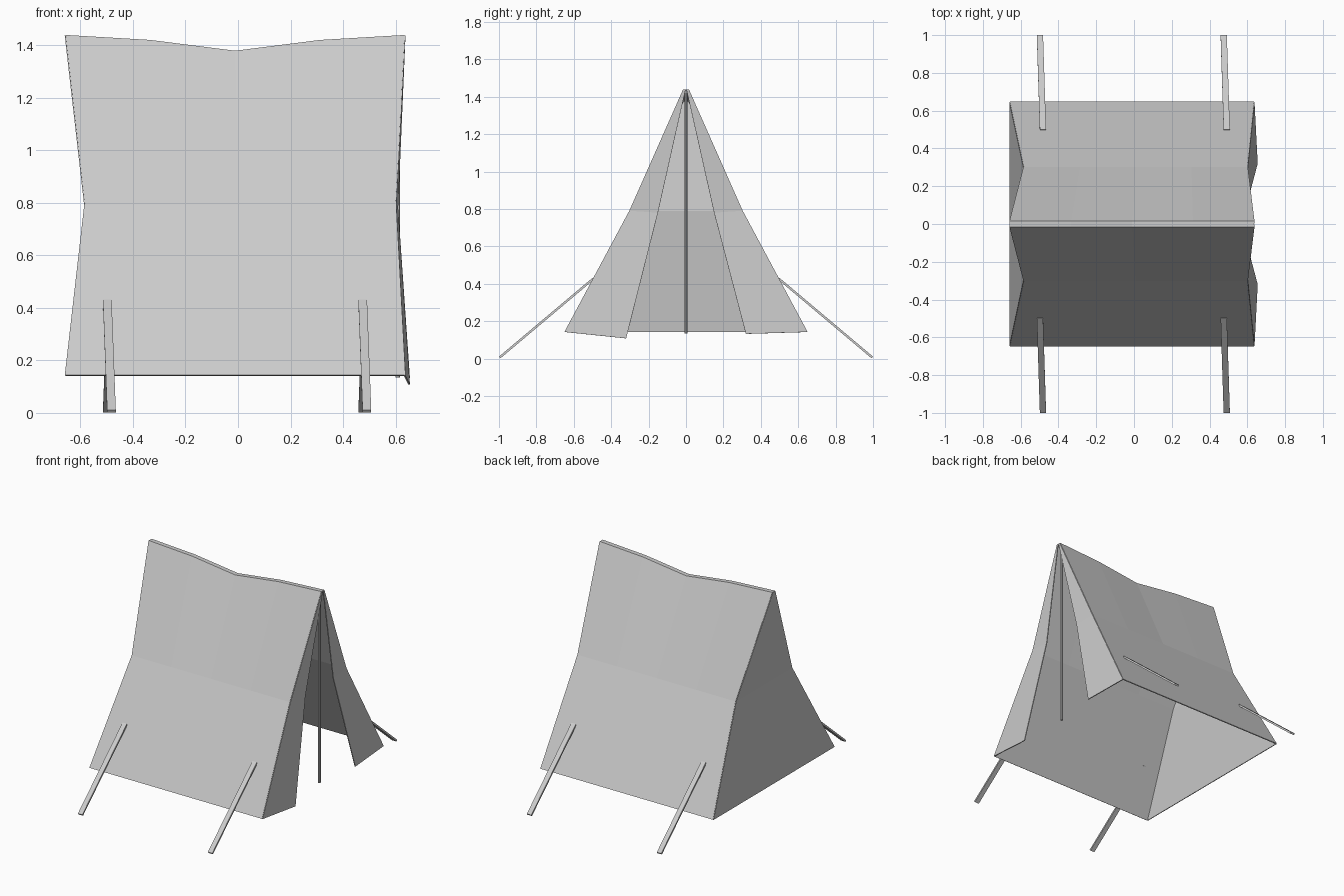
import bpy, bmesh
from mathutils import Vector, Matrix

if "Cube" in bpy.data.objects:
    bpy.data.objects.remove(bpy.data.objects["Cube"])


def sheet(name, rows, thickness=0.006):
    """Thin cloth panel from rows of points, given a little thickness."""
    bm = bmesh.new()
    grid = [[bm.verts.new(p) for p in row] for row in rows]
    for a, b in zip(grid, grid[1:]):
        for i in range(len(a) - 1):
            bm.faces.new((a[i], a[i + 1], b[i + 1], b[i]))
    bmesh.ops.recalc_face_normals(bm, faces=bm.faces)
    me = bpy.data.meshes.new(name)
    bm.to_mesh(me)
    bm.free()
    ob = bpy.data.objects.new(name, me)
    bpy.context.collection.objects.link(ob)
    mod = ob.modifiers.new("thickness", 'SOLIDIFY')
    mod.thickness = thickness
    mod.offset = 0
    return ob


def bar(name, start, end, width, depth):
    """Square-cut bar between two points, its width kept along x."""
    start, end = Vector(start), Vector(end)
    z = (end - start).normalized()
    y = z.cross(Vector((1, 0, 0))).normalized()
    x = y.cross(z)
    rot = Matrix((x, y, z)).transposed().to_4x4()
    bpy.ops.mesh.primitive_cube_add(size=1)
    ob = bpy.context.object
    ob.name = name
    size = Matrix.Diagonal((width, depth, (end - start).length, 1))
    ob.data.transform(Matrix.Translation((start + end) / 2) @ rot @ size)
    return ob


BACK, FRONT = -0.657, 0.635        # ends of ridge and hem
BACK_MID, FRONT_MID = -0.583, 0.60  # pinched ends halfway up
RIDGE = 0.014

# Roof: sagging ridge, both slopes bent halfway up
sag = [1.437, 1.418, 1.377, 1.418, 1.437]
rows = []
for i, top in enumerate(sag):
    t = i / 4
    x = BACK + (FRONT - BACK) * t
    xm = BACK_MID + (FRONT_MID - BACK_MID) * t
    rows.append([(x, -0.647, 0.142), (xm, -0.30, 0.79), (x, -RIDGE, top),
                 (x, RIDGE, top), (xm, 0.30, 0.79), (x, 0.647, 0.142)])
sheet("roof", rows)

# Closed end wall
sheet("end_wall", [[(x, -y, z), (x, y, z)] for x, y, z in
                   ((BACK, 0.647, 0.142), (BACK_MID, 0.30, 0.79), (BACK, RIDGE, 1.437))])

# Door flaps, hanging slightly outward at their free corners
for side, name, low in ((-1, "left_flap", 0.108), (1, "right_flap", 0.132)):
    sheet(name, [[(FRONT, side * 0.647, 0.142), (0.652, side * 0.32, low)],
                 [(FRONT_MID, side * 0.30, 0.79), (0.607, side * 0.15, 0.78)],
                 [(FRONT, side * RIDGE, 1.437), (FRONT, side * 0.003, 1.435)]])

# Door pole
bpy.ops.mesh.primitive_cylinder_add(vertices=8, radius=0.009, depth=1.295,
                                    location=(0.609, 0, 0.7825))
bpy.context.object.name = "door_pole"

# Guy straps, slightly skewed, one pair on each slope
for side, end in ((-1, "front"), (1, "rear")):
    for x, hand in ((-0.49, "left"), (0.483, "right")):
        bar(f"{end}_{hand}_strap", (x + side * 0.008, side * 0.496, 0.427),
            (x - side * 0.008, side * 0.996, 0.006), 0.033, 0.012)
